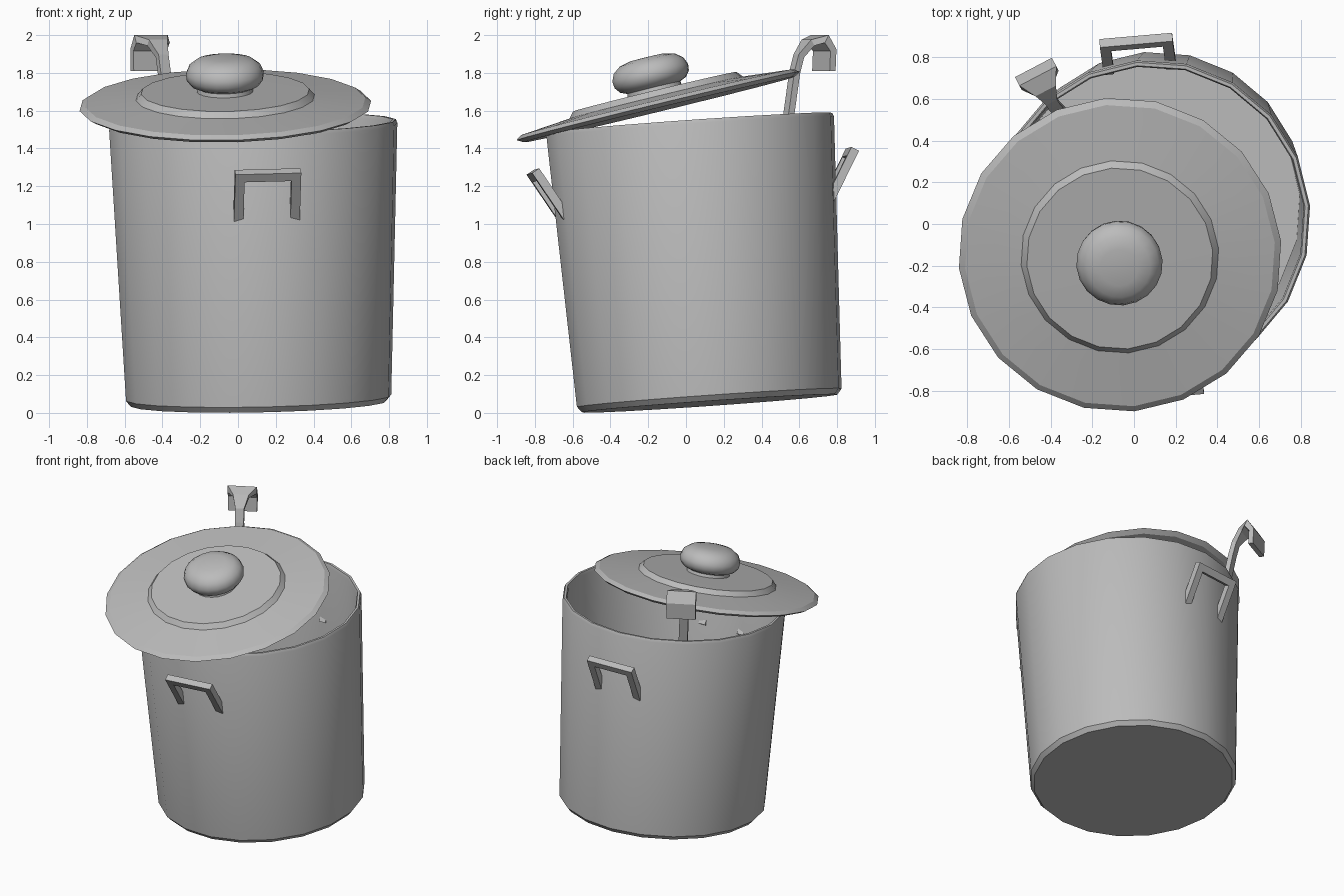
import bpy, bmesh, math
from mathutils import Vector, Matrix

cube = bpy.data.objects.get("Cube")
if cube:
    bpy.data.objects.remove(cube, do_unlink=True)

steel = bpy.data.materials.new("brushed_steel")
steel.use_nodes = True
steel.diffuse_color = (0.5, 0.5, 0.5, 1)
steel.node_tree.nodes["Principled BSDF"].inputs["Base Color"].default_value = (0.5, 0.5, 0.5, 1)


def placed(origin, axis, turn):
    """Matrix that stands a part on a tilted axis."""
    tilt = Vector((0, 0, 1)).rotation_difference(Vector(axis)).to_matrix().to_4x4()
    return Matrix.Translation(origin) @ tilt @ Matrix.Rotation(math.radians(turn), 4, 'Z')


def add(name, bm, matrix=Matrix(), angle=None, thickness=0):
    bmesh.ops.recalc_face_normals(bm, faces=bm.faces)
    mesh = bpy.data.meshes.new(name)
    bm.to_mesh(mesh)
    bm.free()
    mesh.materials.append(steel)
    obj = bpy.data.objects.new(name, mesh)
    bpy.context.collection.objects.link(obj)
    obj.matrix_world = matrix
    if thickness:
        solid = obj.modifiers.new("thickness", 'SOLIDIFY')
        solid.thickness = thickness
        solid.offset = 0
        solid.use_even_offset = True
    if angle:
        bpy.ops.object.select_all(action='DESELECT')
        obj.select_set(True)
        bpy.context.view_layer.objects.active = obj
        bpy.ops.object.shade_smooth_by_angle(angle=math.radians(angle))
    return obj


def lathe(name, profile, matrix, angle=35, sides=20):
    """Spin a (radius, height) profile that starts and ends on the axis."""
    bm = bmesh.new()
    verts = [bm.verts.new((r, 0, h)) for r, h in profile]
    edges = [bm.edges.new(pair) for pair in zip(verts, verts[1:])]
    bmesh.ops.spin(bm, geom=verts + edges, cent=(0, 0, 0), axis=(0, 0, 1),
                   angle=math.tau, steps=sides, use_duplicate=False)
    bmesh.ops.remove_doubles(bm, verts=bm.verts, dist=0.0005)
    return add(name, bm, matrix, angle)


# Pot: hollow, slightly flared and tilted
pot = placed((0.11, 0.125, 0.05), (-0.02, -0.07, 1), 5)
lathe("pot", [(0, 0), (0.68, 0), (0.705, 0.03), (0.766, 1.47), (0.758, 1.49),
              (0.742, 1.49), (0.735, 1.47), (0.675, 0.04), (0, 0.04)], pot)

# Level surface of the contents
lathe("contents", [(0, 0), (0.712, 0)], placed((0.095, 0.075, 0.7), (0, 0, 1), 5), None)

# Two U-shaped handles leaning out from the wall
outline = [(-0.175, 0), (-0.175, 0.3), (0.175, 0.3), (0.175, 0),
           (0.125, 0), (0.125, 0.25), (-0.125, 0.25), (-0.125, 0)]
lean = Vector((0, -0.14, 0.24)).normalized()
for name, turn in (("front_handle", 0), ("back_handle", 180)):
    bm = bmesh.new()
    bm.faces.new([bm.verts.new(Vector((x, -0.70, 1.03)) + lean * t) for x, t in outline])
    add(name, bm, pot @ Matrix.Rotation(math.radians(turn), 4, 'Z'), thickness=0.045)

# Lid: shallow cone with a raised centre disc
lid = placed((-0.067, -0.147, 1.625), (-0.015, -0.2425, 1), 5)
lathe("lid", [(0, -0.02), (0.74, -0.02), (0.775, 0), (0.745, 0.02), (0.475, 0.045),
              (0.447, 0.078), (0, 0.08)], lid, 20)

# Rounded knob on a short neck
lathe("lid_knob", [(0, 0.07), (0.15, 0.07), (0.145, 0.1), (0.18, 0.115), (0.203, 0.145),
                   (0.207, 0.18), (0.19, 0.22), (0.15, 0.25), (0.09, 0.264), (0, 0.266)],
      lid, 50)

# Ladle: strap stem that hooks over the rim and widens at its end
out = Vector((-0.465, 0.885, 0))
side = Vector((0.885, 0.465, 0))
top = Vector((-0.39, 0.575, 0))
foot = Vector((-0.2, 0.38, 0.4))
path = [(foot, 0.06)]
for reach, z, width in ((0, 1.8, 0.06), (0.025, 1.89, 0.06), (0.08, 1.96, 0.11),
                        (0.14, 1.98, 0.2), (0.18, 1.92, 0.2), (0.175, 1.81, 0.2)):
    path.append((top + out * reach + Vector((0, 0, z)), width))
bm = bmesh.new()
rows = [[bm.verts.new(p + side * s * w / 2) for s in (-1, 1)] for p, w in path]
for (a, b), (c, d) in zip(rows, rows[1:]):
    bm.faces.new((a, b, d, c))
add("ladle_handle", bm, thickness=0.035)

# Ladle bowl under the contents
arc = [(0.15 * math.sin(a), -0.15 * math.cos(a)) for a in (i * math.pi / 12 for i in range(7))]
inner = [(r * 0.9, h * 0.9) for r, h in reversed(arc)]
lathe("ladle_bowl", arc + inner, placed((-0.12, 0.28, 0.4), (0, 0, 1), 0), 40, 16)
